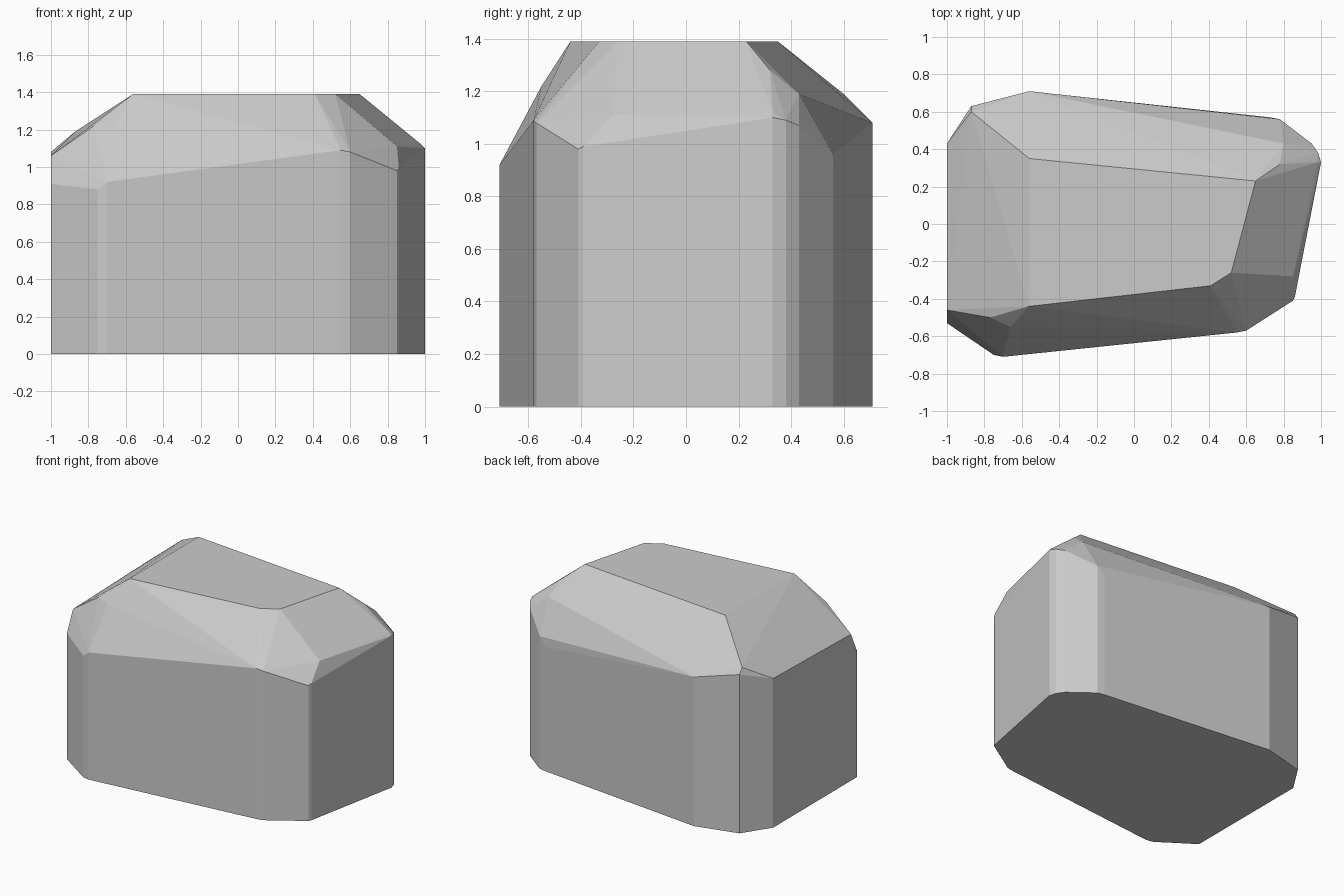
import bpy, bmesh, math

if "Cube" in bpy.data.objects:
    bpy.data.objects.remove(bpy.data.objects["Cube"])

# Wall corners: x, y and the height where the wall meets the sloped shoulders
walls = [(-1, .43, 1.08), (-.87, .63, 1.15), (-.56, .71, 1.08), (.73, .57, .90),
         (.78, .56, .96), (.95, .43, 1.07), (.985, .38, 1.09), (1, .33, 1.10),
         (.86, -.39, .99), (.85, -.41, .98), (.60, -.57, 1.08), (.55, -.58, 1.09),
         (-.70, -.71, .92), (-.75, -.70, .88), (-1, -.53, .91)]

# Flat top outline
top_z = 1.39
top = [(-.56, .35), (.65, .23), (.52, -.26), (.41, -.33), (-.56, -.44)]

# Ridge points on the shoulders between the walls and the top
ridges = [(-.87, .60, 1.19), (.78, .32, 1.28), (.80, .43, 1.19), (.98, .33, 1.12),
          (.85, -.28, 1.11), (-.66, -.55, 1.22), (-1, -.46, 1.06), (-.77, -.50, 1.22)]

# Faceted block: convex shell around all the outlines
bm = bmesh.new()
points = [(x, y, 0) for x, y, z in walls] + walls + [(x, y, top_z) for x, y in top] + ridges
for p in points:
    bm.verts.new(p)
hull = bmesh.ops.convex_hull(bm, input=bm.verts[:])
spare = {e for e in hull["geom_interior"] + hull["geom_unused"] if isinstance(e, bmesh.types.BMVert)}
bmesh.ops.delete(bm, geom=list(spare), context='VERTS')
bmesh.ops.dissolve_limit(bm, angle_limit=math.radians(2), verts=bm.verts[:], edges=bm.edges[:])
bmesh.ops.recalc_face_normals(bm, faces=bm.faces[:])

mesh = bpy.data.meshes.new("boulder")
bm.to_mesh(mesh)
bm.free()
boulder = bpy.data.objects.new("boulder", mesh)
bpy.context.collection.objects.link(boulder)
